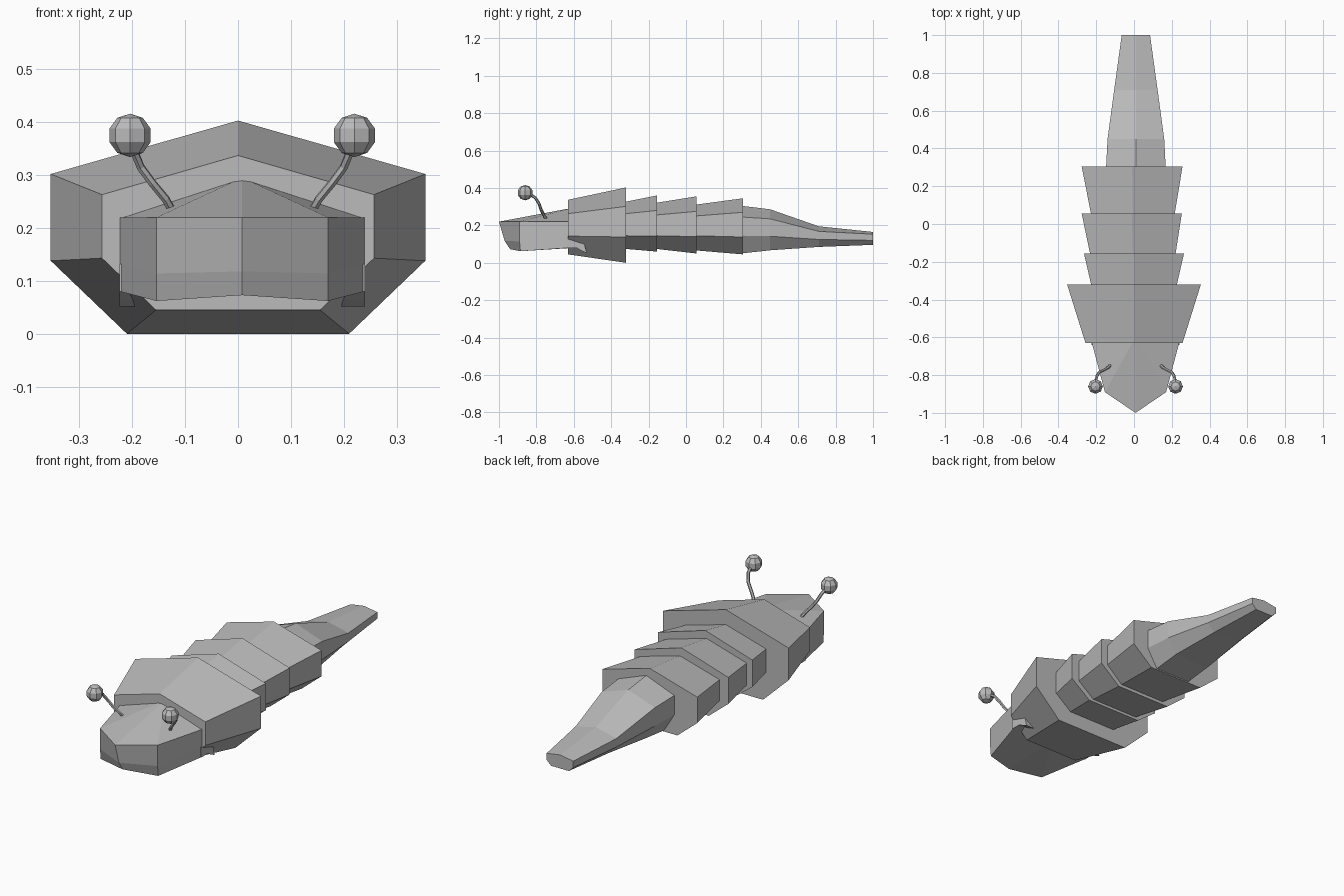
import bpy, bmesh, math
from mathutils import Vector

if "Cube" in bpy.data.objects:
    bpy.data.objects.remove(bpy.data.objects["Cube"])

grey = bpy.data.materials.new("shell_grey")
grey.diffuse_color = (0.5, 0.5, 0.5, 1)
grey.use_nodes = True
grey.node_tree.nodes["Principled BSDF"].inputs["Base Color"].default_value = grey.diffuse_color


def make_object(name, bm):
    bmesh.ops.recalc_face_normals(bm, faces=bm.faces)
    mesh = bpy.data.meshes.new(name)
    bm.to_mesh(mesh)
    bm.free()
    mesh.materials.append(grey)
    obj = bpy.data.objects.new(name, mesh)
    bpy.context.collection.objects.link(obj)
    return obj


def loft(name, rings):
    """Skin a row of equal-length point rings and cap both ends."""
    bm = bmesh.new()
    loops = [[bm.verts.new(p) for p in ring] for ring in rings]
    n = len(loops[0])
    for a, b in zip(loops, loops[1:]):
        for i in range(n):
            j = (i + 1) % n
            bm.faces.new((a[i], a[j], b[j], b[i]))
    bm.faces.new(loops[0])
    bm.faces.new(loops[-1])
    return make_object(name, bm)


def section(y, w, top, shoulder, low, bottom, wb, cx=0):
    """Seven-sided body outline with a ridge on top and a flat belly."""
    pts = [(0, top), (w, shoulder), (w, low), (wb, bottom),
           (-wb, bottom), (-w, low), (-w, shoulder)]
    return [(cx + x, y, z) for x, z in pts]


# Overlapping body plates, each flaring towards the back
loft("front_plate", [section(-.63, .257, .337, .263, .143, .045, .155),
                     section(-.32, .354, .403, .302, .138, 0, .21)])
loft("second_plate", [section(-.33, .225, .325, .262, .145, .075, .135),
                      section(-.155, .265, .36, .28, .142, .06, .155)])
loft("third_plate", [section(-.165, .225, .32, .255, .145, .075, .135, -.006),
                     section(.055, .265, .355, .275, .14, .05, .155, -.012)])
loft("fourth_plate", [section(.045, .22, .31, .25, .145, .067, .13, -.006),
                      section(.305, .267, .345, .27, .138, .045, .155, -.01)])

# Tapering tail
loft("tail", [section(.295, .158, .305, .245, .145, .05, .1, .01),
              section(.45, .15, .286, .235, .142, .067, .1, .01),
              section(.71, .115, .195, .168, .125, .085, .075, .01),
              section(1.0, .075, .165, .153, .12, .096, .05, .01)])

# Wedge head: plan outline lofted through the jaw, seam and brow heights
CX = .008


def head_ring(tip, corner, side, back):
    """Each argument is (half width, y, z) of one point of the outline."""
    right = [corner, side, back]
    return ([(CX, tip[1], tip[2])] + [(CX + w, y, z) for w, y, z in right]
            + [(CX, back[1], back[2] if back[2] < .2 else .295)]
            + [(CX - w, y, z) for w, y, z in reversed(right)])


bm = bmesh.new()
rings = [head_ring((0, -.94, .073), (.162, -.885, .062), (.231, -.63, .08), (.231, -.6, .08)),
         head_ring((0, -.97, .118), (.162, -.89, .114), (.231, -.63, .132), (.231, -.6, .132)),
         head_ring((0, -1, .22), (.162, -.89, .22), (.231, -.63, .22), (.231, -.6, .22))]
loops = [[bm.verts.new(p) for p in r] for r in rings]
for a, b in zip(loops, loops[1:]):
    for i in range(8):
        j = (i + 1) % 8
        bm.faces.new((a[i], a[j], b[j], b[i]))
for ring in (loops[0], loops[-1]):
    tip, c, s, b, mid, b2, s2, c2 = ring
    bm.faces.new((tip, c, mid))
    bm.faces.new((tip, mid, c2))
    bm.faces.new((c, s, b, mid))
    bm.faces.new((c2, mid, b2, s2))
make_object("head", bm)

for side, label in ((1, "right"), (-1, "left")):
    # Hooked jaw tab behind the head
    tab = [(-.64, .132), (-.545, .105), (-.53, .052), (-.56, .065), (-.585, .08), (-.64, .08)]
    loft(label + "_jaw_tab", [[(CX + side * x, y, z) for y, z in tab] for x in (.185, .232)])

    # Curved antenna stalk
    path = [(.128, -.742, .225), (.145, -.76, .255), (.17, -.775, .285),
            (.192, -.785, .315), (.205, -.805, .347), (.212, -.84, .37)]
    pts = [Vector((CX + side * x, y, z)) for x, y, z in path]
    rings = []
    for i, p in enumerate(pts):
        t = (pts[min(i + 1, len(pts) - 1)] - pts[max(i - 1, 0)]).normalized()
        u = t.cross(Vector((1, 0, 0))).normalized()
        v = t.cross(u)
        rings.append([p + .008 * (u * math.cos(k * math.pi / 3) + v * math.sin(k * math.pi / 3))
                      for k in range(6)])
    loft(label + "_antenna_stalk", rings)

    # Faceted antenna knob
    bm = bmesh.new()
    bmesh.ops.create_uvsphere(bm, u_segments=8, v_segments=5, radius=.041)
    knob = make_object(label + "_antenna_knob", bm)
    knob.location = (CX + side * .212, -.86, .375)
